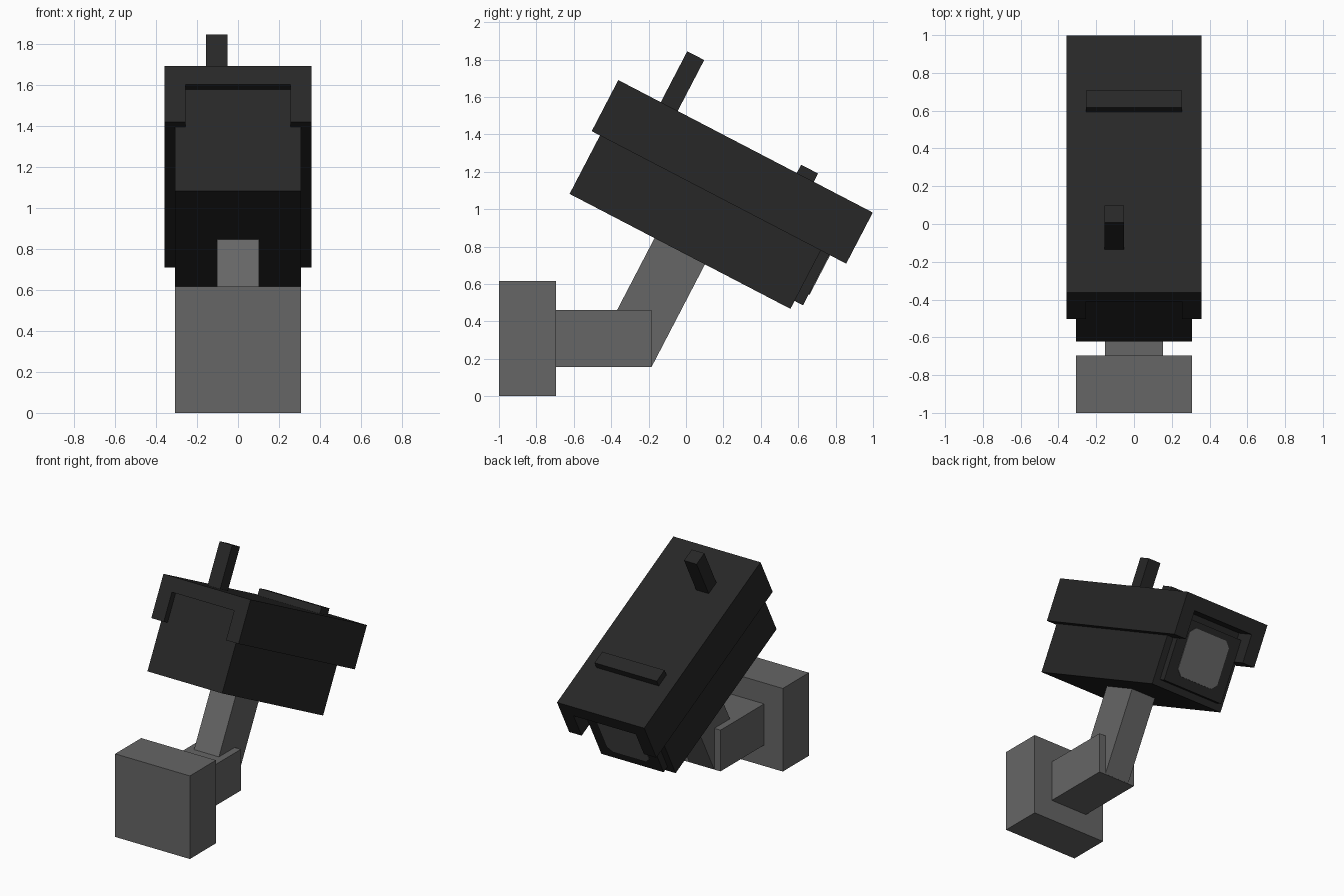
import bpy
import bmesh
import math
from mathutils import Matrix

cube = bpy.data.objects.get("Cube")
if cube:
    bpy.data.objects.remove(cube, do_unlink=True)


def material(name, value):
    mat = bpy.data.materials.new(name)
    mat.use_nodes = True
    colour = (value, value, value, 1)
    mat.diffuse_color = colour
    mat.node_tree.nodes["Principled BSDF"].inputs["Base Color"].default_value = colour
    return mat


DARK = material("dark casing", 0.02)
GREY = material("mid grey", 0.133)

# Tilted frame of the camera head: origin at the upper front edge of the cover,
# local y runs along the head and local z points out of its top
TILT = Matrix.Translation((0, -0.362, 1.69)) @ Matrix.Rotation(math.radians(-27.5), 4, "X")
UPRIGHT = Matrix.Identity(4)


def prism(name, profile, y0, y1, mat, frame):
    """Extrude an x-z outline from y0 to y1 in the given frame."""
    bm = bmesh.new()
    face = bm.faces.new([bm.verts.new((x, y0, z)) for x, z in profile])
    ext = bmesh.ops.extrude_face_region(bm, geom=[face])
    verts = [v for v in ext["geom"] if isinstance(v, bmesh.types.BMVert)]
    bmesh.ops.translate(bm, vec=(0, y1 - y0, 0), verts=verts)
    bmesh.ops.recalc_face_normals(bm, faces=bm.faces)
    bm.transform(frame)
    mesh = bpy.data.meshes.new(name)
    bm.to_mesh(mesh)
    bm.free()
    mesh.materials.append(mat)
    obj = bpy.data.objects.new(name, mesh)
    bpy.context.collection.objects.link(obj)
    return obj


def box(name, x, y, z, mat, frame=UPRIGHT):
    outline = [(x[0], z[0]), (x[1], z[0]), (x[1], z[1]), (x[0], z[1])]
    return prism(name, outline, y[0], y[1], mat, frame)


def sym(half):
    return (-half, half)


# Wall mount
box("wall_plate", sym(0.306), (-1, -0.695), (0, 0.615), GREY)
box("mount_arm", sym(0.153), (-0.695, -0.185), (0.155, 0.46), GREY)
box("tilted_strut", sym(0.102), (0.562, 0.866), (-1.277, -0.64), GREY, TILT)

# Channel-shaped cover over the head
half_cover = [(0, 0), (0.357, 0), (0.357, -0.308), (0.255, -0.308), (0.255, -0.102)]
cover = half_cover + [(-x, z) for x, z in reversed(half_cover[1:])]
prism("cover", cover, 0, 1.534, DARK, TILT)

# Head body and rear bezel
box("camera_body", sym(0.306), (0.05, 1.381), (-0.66, -0.102), DARK, TILT)
box("lens_bezel", sym(0.255), (1.381, 1.432), (-0.612, -0.15), DARK, TILT)

# Lens window with clipped corners
r, c, mid = 0.175, 0.04, -0.37
corners = [(r, r - c), (r - c, r), (c - r, r), (-r, r - c)]
window = corners + [(-x, -z) for x, z in corners]
prism("lens_window", [(x, z + mid) for x, z in window], 1.43, 1.437, GREY, TILT)

# Fittings on top of the cover
box("antenna", (-0.155, -0.052), (0.256, 0.358), (-0.02, 0.307), DARK, TILT)
box("top_ridge", sym(0.255), (1.076, 1.178), (-0.02, 0.05), DARK, TILT)
